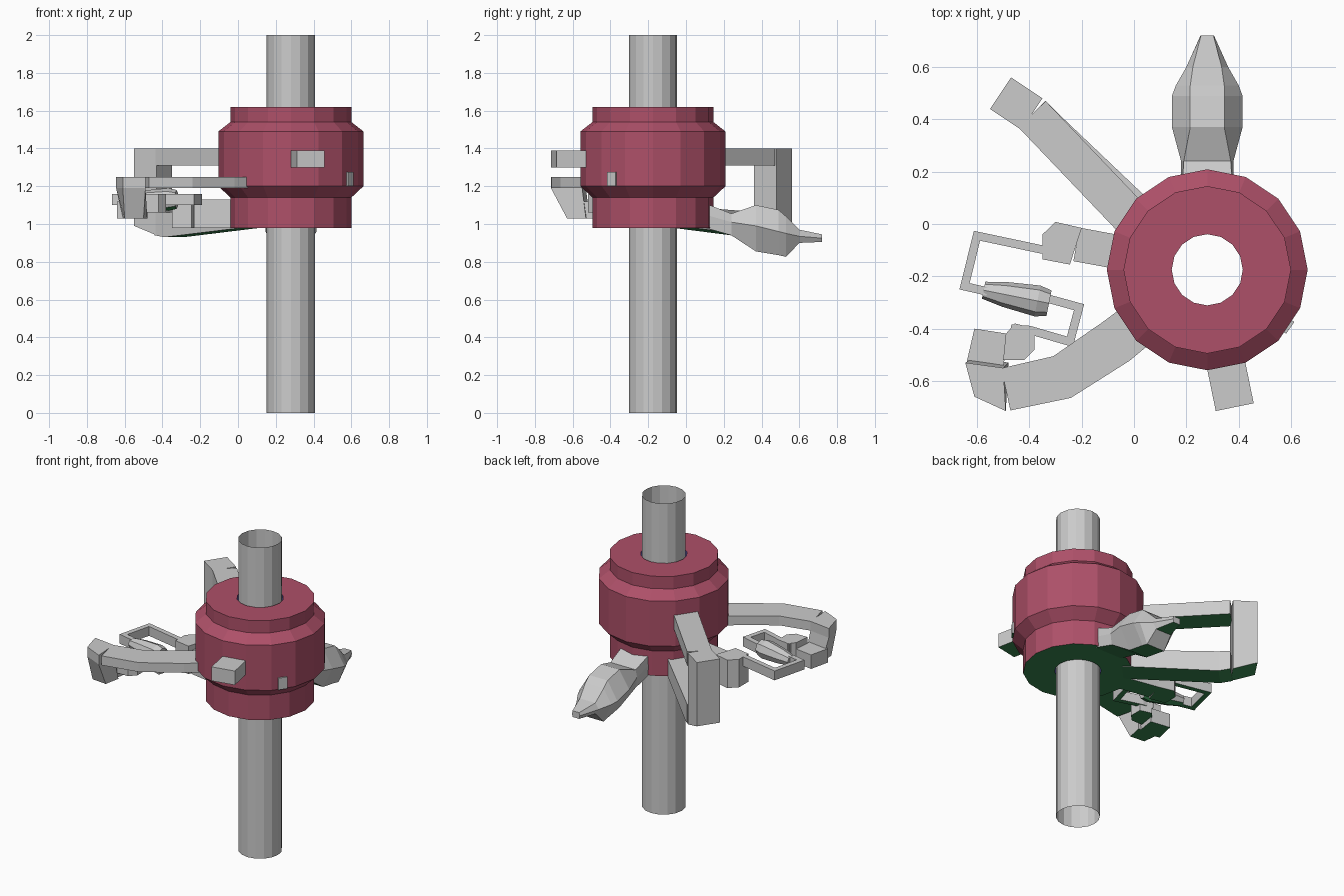
import bpy, bmesh, math
from mathutils import Vector

if "Cube" in bpy.data.objects:
    bpy.data.objects.remove(bpy.data.objects["Cube"])

CX, CY, SIDES = 0.28, -0.175, 16


def material(name, rgb):
    m = bpy.data.materials.new(name)
    m.diffuse_color = (*rgb, 1)
    m.use_nodes = True
    m.node_tree.nodes["Principled BSDF"].inputs["Base Color"].default_value = m.diffuse_color
    return m


RED = material("red", (0.42, 0.08, 0.14))
GREEN = material("green_underside", (0.04, 0.24, 0.08))
BLUE = material("blue_bore", (0.12, 0.1, 0.4))
GREY = material("grey", (0.8, 0.8, 0.8))


def loft(name, rings, mats=(), caps=True, close=False, paint=None):
    """Skin a list of equal-length point rings, then paint faces by rule."""
    bm = bmesh.new()
    vs = [[bm.verts.new(p) for p in r] for r in rings]
    n = len(vs[0])
    pairs = list(zip(vs, vs[1:])) + ([(vs[-1], vs[0])] if close else [])
    for a, b in pairs:
        for i in range(n):
            j = (i + 1) % n
            bm.faces.new((a[i], a[j], b[j], b[i]))
    if caps and not close:
        bm.faces.new(vs[0][::-1])
        bm.faces.new(vs[-1])
    bmesh.ops.recalc_face_normals(bm, faces=bm.faces)
    bm.normal_update()
    if paint:
        for f in bm.faces:
            f.material_index = paint(f)
    me = bpy.data.meshes.new(name)
    bm.to_mesh(me)
    bm.free()
    for m in mats:
        me.materials.append(m)
    ob = bpy.data.objects.new(name, me)
    bpy.context.collection.objects.link(ob)
    return ob


def circle(r, z):
    return [(CX + r * math.cos(2 * math.pi * i / SIDES),
             CY + r * math.sin(2 * math.pi * i / SIDES), z) for i in range(SIDES)]


def under(f):
    return 1 if f.normal.z < -0.8 else 0


def grey_loft(name, rings):
    return loft(name, rings, (GREY, GREEN), paint=under)


def strip(name, path):
    """Mitred bar seen from above; path points are (x, y, z_low, z_high, width)."""
    pts = [Vector(p[:2]) for p in path]
    dirs = [(b - a).normalized() for a, b in zip(pts, pts[1:])]
    rings = []
    for i, (x, y, lo, hi, w) in enumerate(path):
        d0, d1 = dirs[max(i - 1, 0)], dirs[min(i, len(dirs) - 1)]
        t = (d0 + d1).normalized()
        k = w / 2 / max(t.dot(d0), 0.4)
        ox, oy = -t.y * k, t.x * k
        rings.append([(x + ox, y + oy, lo), (x - ox, y - oy, lo),
                      (x - ox, y - oy, hi), (x + ox, y + oy, hi)])
    return grey_loft(name, rings)


# central open tube
loft("pole", [circle(0.128, 0), circle(0.128, 2)], caps=False)


# stepped collar with a bore
def collar_paint(f):
    c = f.calc_center_median()
    if math.hypot(c.x - CX, c.y - CY) < 0.15:
        return 2
    return 1 if f.normal.z < -0.9 else 0


profile = [(0.136, 0.98), (0.32, 0.98), (0.32, 1.14), (0.384, 1.2), (0.384, 1.49),
           (0.32, 1.54), (0.32, 1.62), (0.136, 1.62)]
loft("collar", [circle(r, z) for r, z in profile], (RED, GREEN, BLUE),
     close=True, paint=collar_paint)

# loop handle at the back left
strip("handle_top_bar", [(0.03, -0.02, 1.31, 1.4, 0.145), (-0.39, 0.42, 1.31, 1.4, 0.145)])
strip("handle_post", [(-0.39, 0.42, 0.94, 1.4, 0.145), (-0.51, 0.5, 0.99, 1.4, 0.145)])
strip("handle_lower_bar", [(0.07, -0.02, 0.98, 1.09, 0.145), (-0.34, 0.37, 0.93, 1.06, 0.145),
                           (-0.39, 0.42, 0.94, 1.06, 0.145)])

# front stub and small side lug
strip("front_stub", [(0.34, -0.48, 1.3, 1.39, 0.148), (0.385, -0.7, 1.3, 1.39, 0.148)])
ux, uy = math.cos(math.radians(-35)), math.sin(math.radians(-35))
strip("side_lug", [(CX + ux * r, CY + uy * r, 1.2, 1.275, 0.055) for r in (0.33, 0.387)])

# left bracket with stepped block
strip("left_bracket", [(0.02, -0.122, 0.98, 1.13, 0.13), (-0.22, -0.078, 0.98, 1.13, 0.13)])
grey_loft("bracket_block", [
    [(-0.2, -0.015, z0), (-0.245, -0.155, z0), (-0.35, -0.135, z0),
     (-0.35, -0.04, z0), (-0.3, 0.008, z0)] for z0 in (0.98, 1.16)])

# bent link rod and its spindle grip
Z = (1.1, 1.16, 0.032)
strip("link_rod_outer", [(x, y, *Z) for x, y in
      [(-0.34, -0.1), (-0.6, -0.045), (-0.648, -0.238), (-0.56, -0.258)]])
strip("link_rod_inner", [(x, y, *Z) for x, y in
      [(-0.33, -0.285), (-0.21, -0.318), (-0.245, -0.45), (-0.4, -0.405), (-0.47, -0.4)]])
a = Vector((-0.575, -0.253, 1.13))
axis = Vector((0.977, -0.195, 0)).normalized()
side = Vector((-axis.y, axis.x, 0))
up = Vector((0, 0, 1))
grey_loft("spindle_grip", [
    [a + axis * t + (side * math.cos(k * math.pi / 4) + up * math.sin(k * math.pi / 4)) * r
     for k in range(8)]
    for t, r in [(0, 0.033), (0.08, 0.048), (0.21, 0.06), (0.255, 0.05)]])

# curved arm at the front left with a hook dropping from its tip
strip("curved_arm", [(0.07, -0.34, 1.19, 1.25, 0.17), (-0.07, -0.45, 1.19, 1.25, 0.18),
                     (-0.275, -0.585, 1.19, 1.25, 0.17), (-0.49, -0.632, 1.19, 1.25, 0.165)])
tip = [(-0.49, -0.715), (-0.61, -0.66), (-0.645, -0.53), (-0.5, -0.55)]
foot = [(-0.5, -0.63), (-0.6, -0.62), (-0.61, -0.51), (-0.48, -0.53)]
grey_loft("arm_hook", [[(x, y, 1.03) for x, y in foot], [(x, y, 1.19) for x, y in tip],
                       [(x, y, 1.25) for x, y in tip]])

# clamp joining the hook to the link rod
grey_loft("clamp_plate", [[(x, y, z) for x, y in
          [(-0.61, -0.4), (-0.48, -0.42), (-0.5, -0.55), (-0.64, -0.53)]] for z in (1.03, 1.12)])
grey_loft("clamp_jaw", [[(x, y, z) for x, y in
          [(-0.49, -0.42), (-0.455, -0.38), (-0.38, -0.4), (-0.38, -0.48),
           (-0.42, -0.52), (-0.5, -0.52)]] for z in (1.06, 1.16)])

# faceted nose at the back: (y, half width of top, half width of middle, z top, mid, low)
nose = [(0.1, 0.098, 0.1, 1.11, 1.05, 0.98), (0.24, 0.09, 0.1, 1.055, 1.01, 0.94),
        (0.37, 0.065, 0.135, 1.1, 0.99, 0.855), (0.49, 0.065, 0.135, 1.075, 0.96, 0.835),
        (0.53, 0.065, 0.12, 1.04, 0.95, 0.826), (0.6, 0.055, 0.08, 0.97, 0.935, 0.9),
        (0.72, 0.024, 0.026, 0.945, 0.925, 0.905)]
grey_loft("back_nose", [
    [(CX - w, y, zt), (CX + w, y, zt), (CX + m, y, zm),
     (CX + w, y, zb), (CX - w, y, zb), (CX - m, y, zm)]
    for y, w, m, zt, zm, zb in nose])
